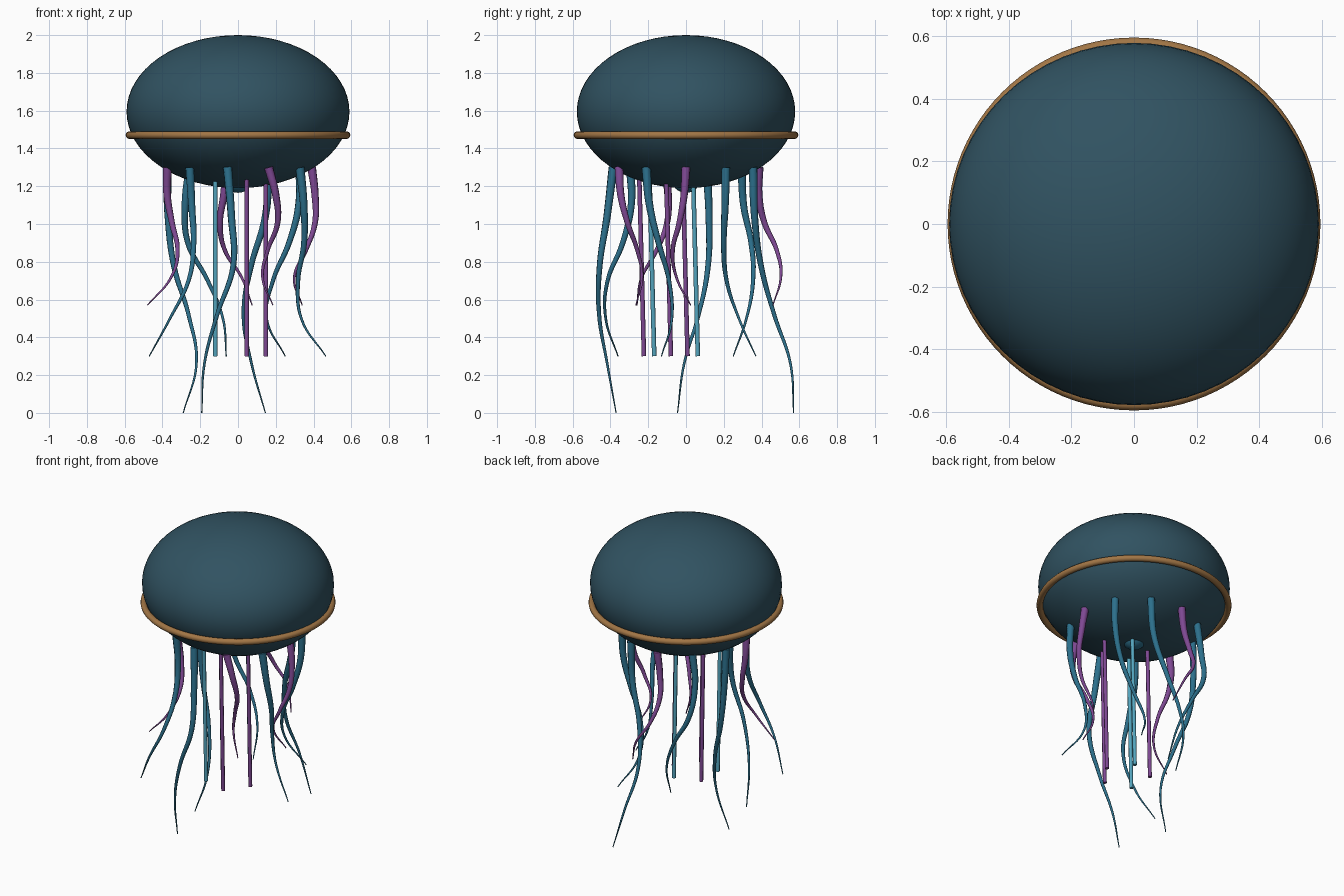
import bpy
from math import cos, sin, tau

if "Cube" in bpy.data.objects:
    bpy.data.objects.remove(bpy.data.objects["Cube"])


def material(name, rgb):
    m = bpy.data.materials.new(name)
    m.diffuse_color = (*rgb, 1)
    m.use_nodes = True
    m.node_tree.nodes["Principled BSDF"].inputs["Base Color"].default_value = m.diffuse_color
    return m


BELL = material("deep_teal", (0.03, 0.085, 0.12))
TEAL = material("teal", (0.025, 0.16, 0.26))
PURPLE = material("purple", (0.21, 0.065, 0.29))
CYAN = material("cyan", (0.09, 0.38, 0.52))
BRONZE = material("bronze", (0.36, 0.18, 0.06))


def finish(name, mat, scale=(1, 1, 1)):
    ob = bpy.context.object
    ob.name = name
    ob.scale = scale
    ob.data.materials.append(mat)
    bpy.ops.object.shade_smooth()
    return ob


def strand(name, points, r_top, r_end, mat):
    """Round tapering tube through the points."""
    cu = bpy.data.curves.new(name, 'CURVE')
    cu.dimensions = '3D'
    cu.bevel_depth = 1.0
    cu.bevel_resolution = 2
    cu.resolution_u = 8
    cu.use_fill_caps = True
    sp = cu.splines.new('BEZIER')
    sp.bezier_points.add(len(points) - 1)
    for k, (bp, co) in enumerate(zip(sp.bezier_points, points)):
        bp.co = co
        bp.handle_left_type = bp.handle_right_type = 'AUTO'
        bp.radius = r_top + (r_end - r_top) * k / (len(points) - 1)
    cu.materials.append(mat)
    ob = bpy.data.objects.new(name, cu)
    bpy.context.collection.objects.link(ob)


# bell, rim band and mouth
bpy.ops.mesh.primitive_uv_sphere_add(segments=64, ring_count=32, radius=1, location=(0, 0, 1.595))
finish("bell", BELL, (0.59, 0.578, 0.405))
bpy.ops.mesh.primitive_torus_add(major_segments=96, minor_segments=12, major_radius=0.575,
                                 minor_radius=0.02, location=(0, 0, 1.47))
finish("rim_band", BRONZE)
bpy.ops.mesh.primitive_uv_sphere_add(segments=24, ring_count=12, radius=0.08, location=(0, 0, 1.245))
finish("mouth", TEAL)

# outer tentacles: sway positions (x, y) at five even steps down; the root sits on a ring
SWAY = [
    [(.408, -.01), (.408, -.035), (.36, -.07), (.298, -.05), (.34, .025)],
    [(.322, .207), (.27, .2), (.185, .215), (.152, .28), (.25, .37)],
    [(.145, .363), (.07, .397), (.03, .467), (.072, .553), (.145, .57)],
    [(-.075, .385), (-.095, .415), (-.07, .48), (.02, .502), (.075, .46)],
    [(-.28, .305), (-.265, .345), (-.16, .355), (-.08, .32), (-.062, .25)],
    [(-.37, .122), (-.34, .117), (-.262, .067), (-.22, -.01), (-.29, -.045)],
    [(-.375, -.095), (-.35, -.1), (-.32, -.155), (-.355, -.235), (-.48, -.26)],
    [(-.245, -.29), (-.235, -.335), (-.262, -.415), (-.36, -.425), (-.47, -.36)],
    [(-.035, -.418), (-.025, -.457), (-.11, -.46), (-.178, -.417), (-.192, -.37)],
    [(.2, -.345), (.21, -.31), (.158, -.258), (.13, -.233), (.185, -.265)],
    [(.348, -.193), (.35, -.145), (.318, -.09), (.335, -.075), (.465, -.13)],
]
END_Z = (0.57, 0.3, 0.0)
for i, sway in enumerate(SWAY):
    a = tau * i / len(SWAY)
    end = END_Z[i % 3]
    pts = [(0.39 * cos(a), 0.39 * sin(a), 1.3)]
    pts += [(x, y, 1.3 + (end - 1.3) * (k + 1) / 5) for k, (x, y) in enumerate(sway)]
    strand(f"tentacle_{i}", pts, 0.024, 0.003, TEAL if i % 3 else PURPLE)

# straight inner arms
for i in range(5):
    a = tau * i / 5
    x, y = 0.148 * cos(a), 0.15 * sin(a) - 0.08
    strand(f"inner_arm_{i}", [(x, y - 0.025, 1.26), (x, y, 0.3)], 0.012, 0.012,
           CYAN if i % 2 else PURPLE)
